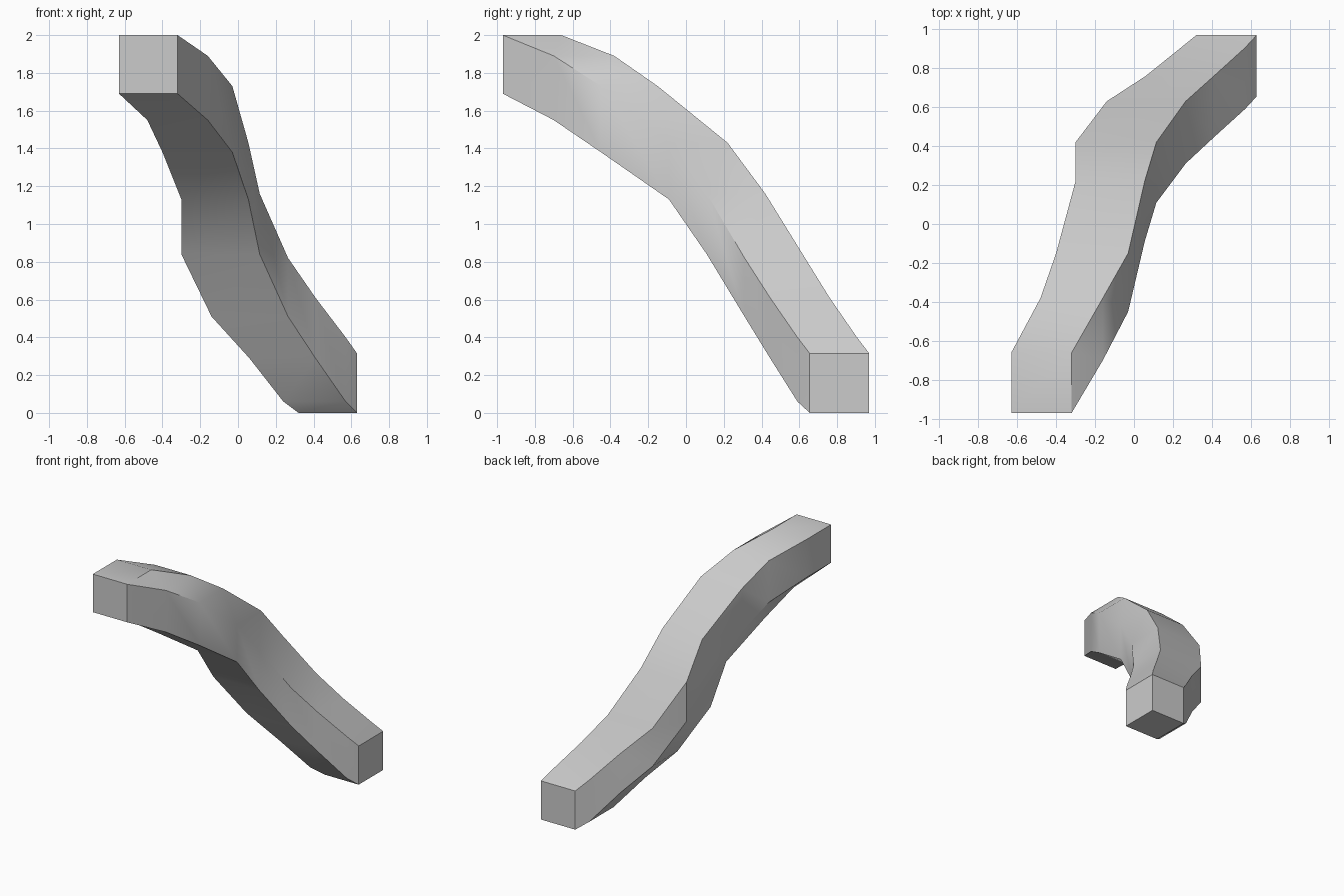
import bpy, bmesh, math

if "Cube" in bpy.data.objects:
    bpy.data.objects.remove(bpy.data.objects["Cube"])

# Blocks along the bent beam: x min/max, y min/max, z min/max
STATIONS = [
    (-.63, -.32, -.97, -.66, 1.69, 2.0),
    (-.48, -.16, -.70, -.38, 1.55, 1.89),
    (-.40, -.03, -.45, -.15, 1.38, 1.73),
    (-.30, .055, -.09, .22, 1.13, 1.43),
    (-.30, .115, .11, .42, .84, 1.16),
    (-.14, .265, .31, .63, .51, .82),
    (.06, .41, .445, .76, .29, .61),
    (.24, .57, .59, .905, .06, .40),
    (.32, .63, .655, .97, 0, .315),
]
# Block corners that form the six-sided outline across the run of the beam
RING = [(1, 0, 1), (1, 0, 0), (0, 0, 0), (0, 1, 0), (0, 1, 1), (1, 1, 1)]


def corner(s, c):
    return (s[c[0]], s[2 + c[1]], s[4 + c[2]])


bm = bmesh.new()
rings = [[bm.verts.new(corner(s, c)) for c in RING] for s in STATIONS]

# Beam sides
for a, b in zip(rings, rings[1:]):
    for i in range(6):
        j = (i + 1) % 6
        bm.faces.new((a[i], a[j], b[j], b[i]))

# Square block ends, three faces meeting at the outer corner
for ring, s, c, start in ((rings[0], STATIONS[0], (0, 0, 1), 0),
                          (rings[-1], STATIONS[-1], (1, 1, 0), 1)):
    tip = bm.verts.new(corner(s, c))
    for i in range(start, start + 6, 2):
        bm.faces.new((tip, ring[i], ring[(i + 1) % 6], ring[(i + 2) % 6]))

bmesh.ops.recalc_face_normals(bm, faces=bm.faces)
mesh = bpy.data.meshes.new("bent_beam")
bm.to_mesh(mesh)
bm.free()

beam = bpy.data.objects.new("bent_beam", mesh)
bpy.context.collection.objects.link(beam)
grey = bpy.data.materials.new("light_grey")
grey.diffuse_color = (0.6, 0.6, 0.6, 1)
grey.use_nodes = True
grey.node_tree.nodes["Principled BSDF"].inputs["Base Color"].default_value = grey.diffuse_color
mesh.materials.append(grey)

# Soft shading along the run, crisp long edges
bpy.context.view_layer.objects.active = beam
beam.select_set(True)
bpy.ops.object.shade_smooth_by_angle(angle=math.radians(30))
